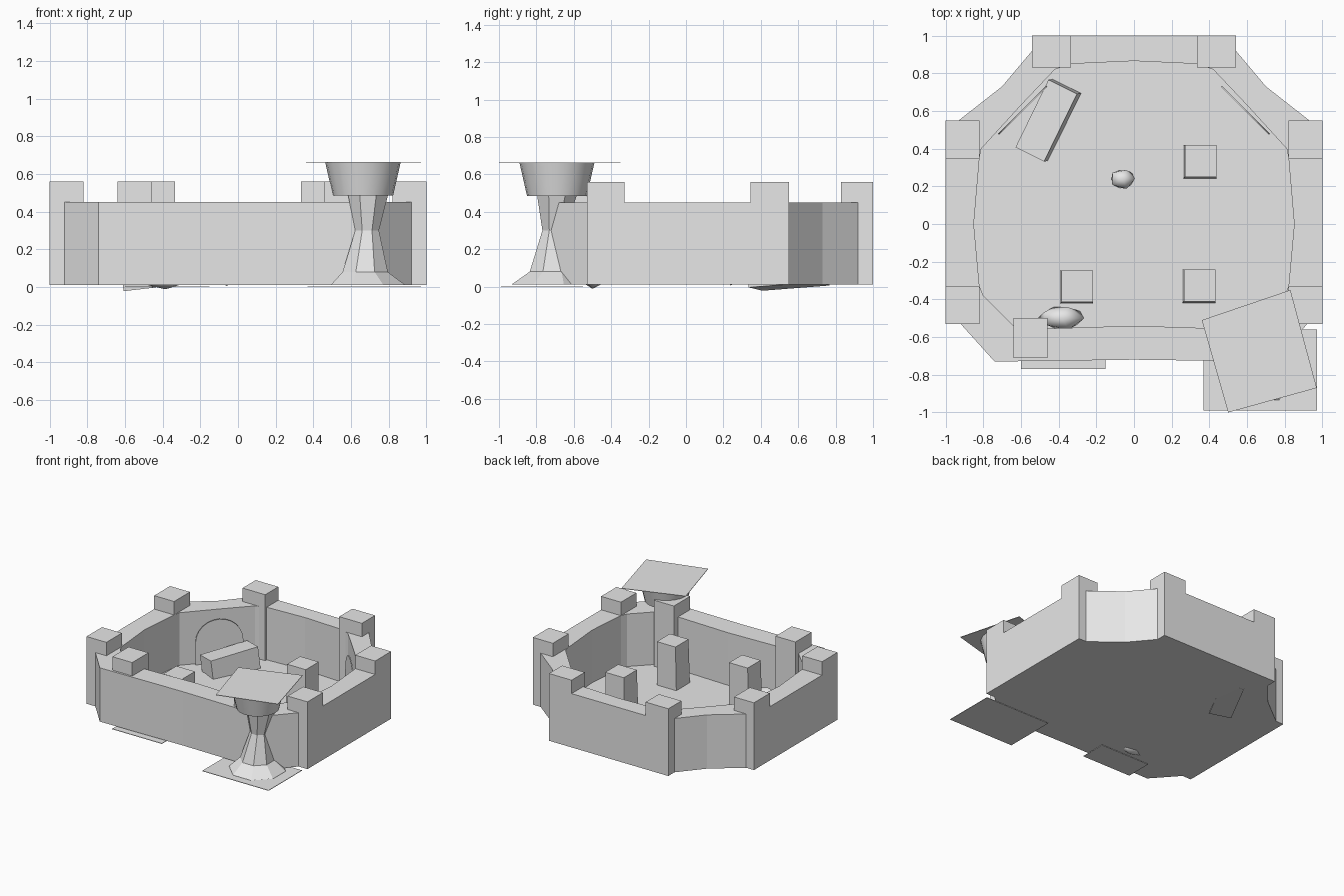
import bpy, bmesh, math, random
from mathutils import Vector, Matrix

random.seed(4)
old = bpy.data.objects.get("Cube")
if old:
    bpy.data.objects.remove(old, do_unlink=True)

stone = bpy.data.materials.new("pale grey stone")
stone.use_nodes = True
GREY = (0.8, 0.8, 0.8, 1)
stone.diffuse_color = GREY
stone.node_tree.nodes["Principled BSDF"].inputs["Base Color"].default_value = GREY


def finish(name, bm, matrix=None):
    bmesh.ops.recalc_face_normals(bm, faces=bm.faces)
    mesh = bpy.data.meshes.new(name)
    bm.to_mesh(mesh)
    bm.free()
    mesh.materials.append(stone)
    obj = bpy.data.objects.new(name, mesh)
    bpy.context.scene.collection.objects.link(obj)
    if matrix:
        obj.matrix_world = matrix
    return obj


def loft(name, rings, caps=True, matrix=None):
    """Skin a list of equal-sized point rings."""
    bm = bmesh.new()
    loops = [[bm.verts.new(p) for p in ring] for ring in rings]
    n = len(loops[0])
    pairs = list(zip(loops, loops[1:]))
    if not caps:
        pairs.append((loops[-1], loops[0]))
    for a, b in pairs:
        for i in range(n):
            j = (i + 1) % n
            bm.faces.new((a[i], a[j], b[j], b[i]))
    if caps:
        bm.faces.new(loops[0])
        bm.faces.new(loops[-1])
    return finish(name, bm, matrix)


def at(points, z):
    return [(x, y, z) for x, y in points]


def prism(name, points, z0, z1, matrix=None):
    return loft(name, [at(points, z0), at(points, z1)], matrix=matrix)


def box(name, x0, x1, y0, y1, z0, z1):
    return prism(name, [(x0, y0), (x1, y0), (x1, y1), (x0, y1)], z0, z1)


def mirrored(half):
    return half + [(-x, y) for x, y in reversed(half) if x > 0]


def ring(cx, cy, r, z, n, turn=0.0):
    return [(cx + r * math.cos(turn + math.tau * i / n),
             cy + r * math.sin(turn + math.tau * i / n), z) for i in range(n)]


# Enclosing wall and floor
outer = mirrored([(0, -.72), (.74, -.73), (.92, -.53), (1, -.53), (1, 0), (1, .55),
                  (.93, .55), (.70, .73), (.54, .92), (.54, 1), (0, 1)])
inner = mirrored([(0, -.54), (.62, -.56), (.80, -.38), (.82, -.33), (.85, 0), (.82, .35),
                  (.81, .40), (.60, .63), (.42, .82), (.33, .85), (0, .865)])
BASE, TOP, POST = .01, .45, .56
loft("outer_wall", [at(outer, BASE), at(outer, TOP), at(inner, TOP), at(inner, BASE)], caps=False)
prism("floor", inner, BASE, .02)

# Square posts on the wall corners
for side, s in (("left", 1), ("right", -1)):
    for place, x0, x1, y0, y1 in (("back", .335, .54, .83, 1), ("rear_side", .82, 1, .345, .55),
                                  ("front_side", .82, 1, -.53, -.33), ("front", .46, .64, -.71, -.5)):
        xa, xb = sorted((s * x0, s * x1))
        box(f"{place}_post_{side}", xa, xb, y0, y1, BASE, POST)

    # Thin arched panel on each rear diagonal wall
    arch = [(-.18, 0)] + [(-.18 * math.cos(math.pi * i / 12), .19 + .18 * math.sin(math.pi * i / 12))
                          for i in range(13)] + [(.18, 0)]
    place = Matrix.Translation((s * .594, .606, .01))
    turn = Matrix.Rotation(-s * math.pi / 4, 4, 'Z') @ Matrix.Rotation(math.pi / 2, 4, 'X')
    prism(f"arched_panel_{side}", arch, 0, .008, place @ turn)

# Raised floor paving
paving = [(-.75, .22), (-.25, .76), (.22, .76), (.75, .24), (.75, -.15), (-.4, -.15),
          (-.45, -.25), (-.45, -.33), (-.6, -.34), (-.76, -.18)]
prism("floor_paving", paving, .02, .024)
prism("pillar_paving", [(.24, .17), (.48, .16), (.51, .21), (.51, .42), (.47, .47),
                        (.25, .47), (.205, .42), (.205, .22)], .024, .028)
box("rock_mat", -.15, .07, .12, .35, .024, .028)

# Short square pillars inside the court
for i, (x, y) in enumerate([(-.305, -.335), (.345, -.33), (.35, .33)]):
    h, t = .088, .08
    lower = [(x - h, y - h), (x + h, y - h), (x + h, y + h), (x - h, y + h)]
    upper = [(x - t, y - t), (x + h, y - t), (x + h, y + h), (x - t, y + h)]
    loft(f"court_pillar_{i + 1}", [at(lower, .015), at(upper, .375)])

# Tilted block at the rear
block = [(-.085, -.2), (.085, -.2), (.085, .2), (-.085, .2)]
prism("tilted_block", block, -.09, .085,
      Matrix.Translation((-.455, .55, .09)) @ Matrix.Rotation(math.radians(-26), 4, 'Z')
      @ Matrix.Rotation(math.radians(4), 4, 'X') @ Matrix.Rotation(math.radians(-6), 4, 'Y'))

# Loose rocks
for name, loc, size in (("centre_rock", (-.06, .24, .06), (.075, .06, .06)),
                        ("front_rock", (-.385, -.5, .05), (.135, .07, .07))):
    bm = bmesh.new()
    bmesh.ops.create_icosphere(bm, subdivisions=1, radius=1)
    for v in bm.verts:
        v.co *= random.uniform(.85, 1.05)
        v.co = Vector(loc) + Vector(c * k for c, k in zip(v.co, size))
    rock = finish(name, bm)
    for p in rock.data.polygons:
        p.use_smooth = True

# Front corner pedestal: faceted stem, round bowl, flat slab and ground plate
stem = [(.69, -.735, .215, .01), (.675, -.715, .13, .08), (.685, -.705, .068, .30), (.69, -.69, .115, .49)]
loft("pedestal_stem", [ring(x, y, r, z, 8, math.pi / 8) for x, y, r, z in stem])
bowl = loft("pedestal_bowl", [ring(.663, -.69, .16, .485, 20), ring(.663, -.69, .2, .661, 20)])
prism("pedestal_slab", [(.36, -.51), (.5, -1), (.97, -.87), (.83, -.35)], .66, .664)
box("pedestal_ground_plate", .37, .97, -.99, -.56, 0, .004)
box("front_ground_plate", -.6, -.15, -.77, -.55, 0, .004)

bpy.ops.object.select_all(action='DESELECT')
bowl.select_set(True)
bpy.context.view_layer.objects.active = bowl
bpy.ops.object.shade_smooth_by_angle(angle=math.radians(30))
